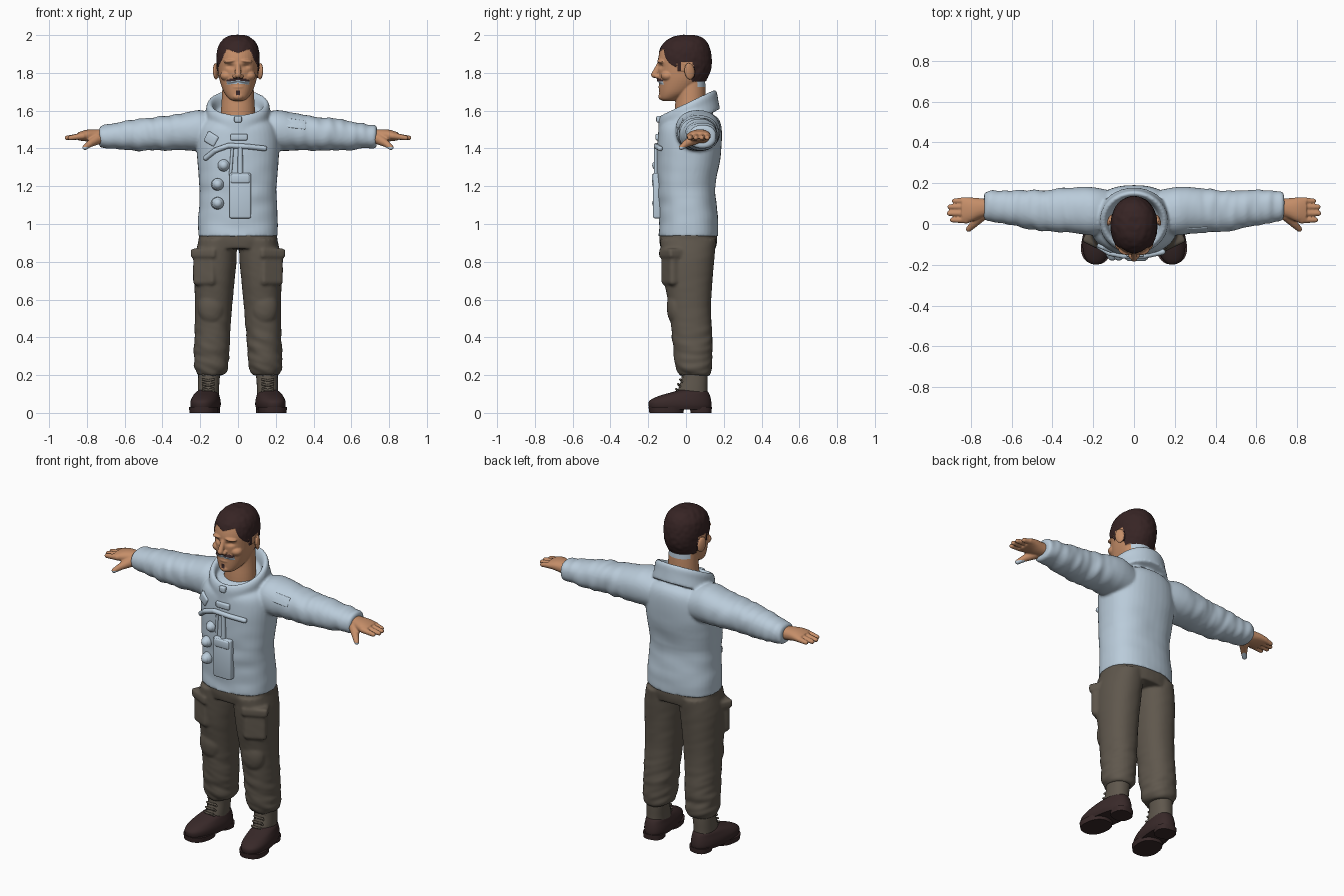
import bpy, bmesh, math
from mathutils import Vector, Matrix, noise

if "Cube" in bpy.data.objects:
    bpy.data.objects.remove(bpy.data.objects["Cube"])


def material(name, r, g, b):
    m = bpy.data.materials.new(name)
    m.use_nodes = True
    m.diffuse_color = (r, g, b, 1)
    bsdf = m.node_tree.nodes["Principled BSDF"]
    bsdf.inputs["Base Color"].default_value = (r, g, b, 1)
    bsdf.inputs["Roughness"].default_value = 0.8
    return m


JACKET = material("pale_blue_cloth", 0.49, 0.6, 0.7)
TROUSER = material("olive_brown_cloth", 0.115, 0.096, 0.074)
SKIN = material("skin", 0.56, 0.27, 0.14)
HAIR = material("dark_hair", 0.038, 0.018, 0.018)
LEATHER = material("dark_leather", 0.04, 0.022, 0.022)


def loft(bm, rings, axis=2, tilt=0, power=0.9, segs=40, steps=4):
    """Closed skin through rings of (position, centre a, centre b, radius a, radius b)."""
    vs = [Vector(r) for r in rings]
    path = []
    for i in range(len(vs) - 1):
        p, q = vs[i], vs[i + 1]
        m = (q - vs[max(i - 1, 0)]) / 2
        n = (vs[min(i + 2, len(vs) - 1)] - p) / 2
        for k in range(steps):
            t = k / steps
            u = 1 - t
            path.append(p * (1 + 2 * t) * u * u + m * t * u * u + q * t * t * (3 - 2 * t) - n * t * t * u)
    path.append(vs[-1])
    soft = lambda c: math.copysign(abs(c) ** power, c)
    loops = []
    for t, ca, cb, ra, rb in path:
        loop = []
        for k in range(segs):
            w = math.tau * k / segs
            b = rb * soft(math.sin(w))
            co = [0, 0, 0]
            co[axis] = t + tilt * b
            co[(axis + 1) % 3] = ca + ra * soft(math.cos(w))
            co[(axis + 2) % 3] = cb + b
            loop.append(bm.verts.new(co))
        loops.append(loop)
    for lo, hi in zip(loops, loops[1:]):
        for k in range(segs):
            j = (k + 1) % segs
            bm.faces.new((lo[k], lo[j], hi[j], hi[k]))
    bm.faces.new(loops[0][::-1])
    bm.faces.new(loops[-1])


def placed(at, size, turn=(0, 0, 0)):
    rot = Matrix.Rotation(turn[2], 4, 'Z') @ Matrix.Rotation(turn[1], 4, 'Y') @ Matrix.Rotation(turn[0], 4, 'X')
    return Matrix.Translation(at) @ rot @ Matrix.Diagonal((*size, 1))


def blob(bm, at, size, turn=(0, 0, 0)):
    bmesh.ops.create_uvsphere(bm, u_segments=24, v_segments=16, radius=1, matrix=placed(at, size, turn))


def box(bm, at, size, turn=(0, 0, 0), bevel=0.01):
    made = bmesh.ops.create_cube(bm, size=1, matrix=placed(at, size, turn))
    edges = list({e for v in made["verts"] for e in v.link_edges})
    bmesh.ops.bevel(bm, geom=edges, offset=bevel, segments=3, profile=0.5, affect='EDGES')


def rod(bm, a, b, r1, r2):
    a, b = Vector(a), Vector(b)
    d = b - a
    mat = Matrix.Translation((a + b) / 2) @ d.to_track_quat('Z', 'Y').to_matrix().to_4x4()
    bmesh.ops.create_cone(bm, cap_ends=True, segments=16, radius1=r1, radius2=r2, depth=d.length, matrix=mat)
    blob(bm, a, (r1,) * 3)
    blob(bm, b, (r2,) * 3)


def mirror(bm):
    copy = bmesh.ops.duplicate(bm, geom=bm.verts[:] + bm.edges[:] + bm.faces[:])["geom"]
    bmesh.ops.scale(bm, vec=(-1, 1, 1), verts=[g for g in copy if isinstance(g, bmesh.types.BMVert)])
    bmesh.ops.reverse_faces(bm, faces=[g for g in copy if isinstance(g, bmesh.types.BMFace)])


def finish(bm, name, mats, voxel=0, smooth=4, push=None, paint=None):
    """Make the object; optionally fuse its pieces, push the surface and paint by rule."""
    if not voxel:
        bmesh.ops.recalc_face_normals(bm, faces=bm.faces)
    me = bpy.data.meshes.new(name)
    bm.to_mesh(me)
    bm.free()
    ob = bpy.data.objects.new(name, me)
    bpy.context.collection.objects.link(ob)
    if voxel:
        mod = ob.modifiers.new("fuse", 'REMESH')
        mod.mode, mod.voxel_size = 'VOXEL', voxel
        mod = ob.modifiers.new("soften", 'SMOOTH')
        mod.factor, mod.iterations = 0.5, smooth
        graph = bpy.context.evaluated_depsgraph_get()
        me = bpy.data.meshes.new_from_object(ob.evaluated_get(graph))
        ob.modifiers.clear()
        ob.data = me
    if push:
        moved = [v.co + push(v.co, v.normal) for v in me.vertices]
        for v, co in zip(me.vertices, moved):
            v.co = co
    me.materials.clear()
    for m in mats:
        me.materials.append(m)
    for p in me.polygons:
        p.use_smooth = True
        p.material_index = paint(p.center) if paint else 0
    if not voxel:
        me.set_sharp_from_angle(angle=math.radians(40))
    me.update()
    return ob


# Jacket: trunk, sleeves and slanted open collar
bm = bmesh.new()
loft(bm, [(1.2, .065, 1.49, .11, .1)] and
     [(.1, .06, 1.48, .1, .09), (.2, .062, 1.495, .118, .108), (.3, .068, 1.487, .112, .098),
      (.45, .065, 1.477, .1, .088), (.55, .075, 1.472, .092, .082), (.65, .085, 1.466, .08, .068),
      (.72, .088, 1.462, .072, .06), (.735, .088, 1.462, .06, .05)], axis=0)
mirror(bm)
loft(bm, [(.935, 0, .012, .213, .158), (1, 0, .014, .212, .156), (1.1, 0, .008, .206, .154),
          (1.2, 0, .002, .205, .154), (1.35, 0, .014, .216, .168), (1.45, 0, .02, .218, .17),
          (1.52, 0, .025, .2, .162), (1.56, 0, .04, .16, .13), (1.58, 0, .05, .1, .09)], power=.85)
loft(bm, [(1.53, 0, .015, .185, .165), (1.585, 0, .012, .17, .158), (1.625, 0, .01, .167, .153),
          (1.645, 0, .01, .15, .138), (1.625, 0, .01, .132, .122), (1.575, 0, .01, .125, .115)], tilt=.48, power=1)


def jacket_folds(co, n):
    out = min(max((abs(co.x) - .2) * 6, 0), 1)
    sleeve = noise.noise(Vector((co.x * 22, co.y * 7, co.z * 9 + co.x * 8)))
    trunk = noise.noise(Vector((co.x * 7, co.y * 7, co.z * 14)))
    low = min(max((1.45 - co.z) * 4, 0), 1) * (1 - out)
    return n * (.007 * out * sleeve + .004 * low * trunk)


finish(bm, "jacket", [JACKET], .008, 5, jacket_folds)

# Chest equipment
bm = bmesh.new()
box(bm, (.012, -.152, 1.15), (.115, .045, .24))
box(bm, (.012, -.166, 1.24), (.1, .03, .05))
finish(bm, "chest_pack", [JACKET])
bm = bmesh.new()
for x, z in ((-.075, 1.31), (-.107, 1.21), (-.107, 1.11)):
    rod(bm, (x, -.11, z), (x, -.142, z), .036, .032)
    blob(bm, (x, -.157, z), (.024, .022, .024))
finish(bm, "chest_valves", [JACKET])
bm = bmesh.new()
hose = [(-.17, -.11, 1.35), (-.12, -.142, 1.39), (-.05, -.156, 1.415), (.05, -.156, 1.41), (.14, -.137, 1.4)]
for a, b in zip(hose, hose[1:]):
    rod(bm, a, b, .014, .014)
rod(bm, (.012, -.155, 1.25), (.012, -.157, 1.41), .016, .012)
rod(bm, (-.04, -.15, 1.26), (-.03, -.155, 1.4), .008, .008)
finish(bm, "chest_hoses", [JACKET])
bm = bmesh.new()
box(bm, (.005, -.146, 1.46), (.09, .03, .035), bevel=.008)
box(bm, (0, -.145, 1.555), (.04, .025, .035), bevel=.008)
box(bm, (-.14, -.115, 1.45), (.07, .03, .06), (0, .5, -.4), .01)
box(bm, (.295, -.028, 1.53), (.13, .016, .055), (-.5, .12, .05), .006)
finish(bm, "chest_clasps_and_sleeve_pocket", [JACKET])

# Trousers: hips, legs, knee pads and thigh pockets
bm = bmesh.new()
loft(bm, [(.2, .147, .045, .07, .078), (.23, .143, .043, .088, .092), (.3, .14, .038, .092, .1),
          (.4, .137, .032, .093, .106), (.55, .13, .022, .098, .11), (.7, .124, .012, .106, .128),
          (.82, .117, .01, .11, .14), (.92, .108, .012, .1, .148)])
blob(bm, (.14, -.05, .56), (.072, .052, .1))
box(bm, (.168, -.07, .77), (.13, .085, .19), (0, 0, .45), .02)
box(bm, (.17, -.076, .845), (.145, .09, .05), (0, 0, .45), .012)
mirror(bm)
loft(bm, [(.87, 0, .012, .2, .145), (.91, 0, .012, .208, .153), (.955, 0, .012, .207, .152)], power=.85)


def trouser_folds(co, n):
    low = min(max((.55 - co.z) * 4, .12), 1)
    return n * .009 * low * noise.noise(Vector((co.x * 9, co.y * 9, co.z * 26 + co.x * 10)))


finish(bm, "trousers", [TROUSER], .008, 3, trouser_folds)

# Laced boot tops
bm = bmesh.new()
loft(bm, [(.06, .158, .03, .056, .085), (.12, .157, .035, .056, .078), (.18, .154, .045, .057, .07),
          (.24, .15, .045, .06, .07)])
for k in range(4):
    z, y = .115 + k * .025, -.052 + k * .011
    rod(bm, (.13, y + .01, z), (.185, y, z + .012), .006, .006)
    rod(bm, (.185, y + .01, z), (.13, y, z + .012), .006, .006)
mirror(bm)
finish(bm, "boot_tops", [TROUSER])

# Shoes with separate sole and heel, toes turned out
bm = bmesh.new()
loft(bm, [(.018, 0, -.03, .068, .162), (.04, 0, -.032, .075, .168), (.065, 0, -.03, .074, .164),
          (.09, 0, -.008, .066, .136), (.108, 0, .02, .058, .1), (.12, 0, .035, .045, .075)], power=.85)
loft(bm, [(0, 0, -.105, .072, .09), (.03, 0, -.105, .076, .094)], power=.85)
loft(bm, [(0, 0, .08, .058, .055), (.03, 0, .08, .06, .057)], power=.8)
bmesh.ops.rotate(bm, cent=(0, 0, 0), matrix=Matrix.Rotation(.15, 3, 'Z'), verts=bm.verts)
bmesh.ops.translate(bm, vec=(.167, 0, 0), verts=bm.verts)
mirror(bm)
finish(bm, "shoes", [LEATHER])

# Hands
bm = bmesh.new()
loft(bm, [(.69, .085, 1.463, .042, .036), (.75, .078, 1.465, .048, .036), (.8, .07, 1.468, .06, .031),
          (.845, .068, 1.464, .064, .022)], axis=0)
for y, tip in ((.02, .89), (.052, .905), (.084, .902), (.113, .88)):
    rod(bm, (.82, y, 1.466), (tip, y, 1.456), .018, .0125)
rod(bm, (.745, .045, 1.45), (.785, 0, 1.425), .03, .019)
rod(bm, (.785, 0, 1.425), (.81, -.025, 1.405), .019, .014)
mirror(bm)
finish(bm, "hands", [SKIN, JACKET], .005, 2, paint=lambda c: int(c.z < 1.408 and c.y < .01))

# Head: skull, neck, nose, cheeks, brows, ears and moustache
bm = bmesh.new()
for x in (-1, 1):
    blob(bm, (x * .118, .018, 1.808), (.012, .028, .045), (.15, 0, x * .35))
    blob(bm, (x * .058, -.098, 1.785), (.036, .035, .028))
    blob(bm, (x * .042, -.13, 1.862), (.036, .022, .011), (0, x * .1, x * .25))
    blob(bm, (x * .016, -.152, 1.782), (.013, .016, .012))
    blob(bm, (x * .027, -.131, 1.757), (.036, .02, .012), (0, x * .2, x * .4))
loft(bm, [(1.5, 0, .025, .095, .088), (1.6, 0, .022, .09, .082), (1.68, 0, .025, .085, .08),
          (1.78, 0, .02, .08, .08)], power=1)
loft(bm, [(1.652, 0, -.09, .028, .035), (1.665, 0, -.083, .05, .055), (1.7, 0, -.052, .076, .09),
          (1.76, 0, -.022, .097, .122), (1.82, 0, -.01, .106, .138), (1.88, 0, -.008, .11, .139),
          (1.94, 0, -.004, .1, .122), (1.98, 0, .002, .068, .085), (1.996, 0, .004, .03, .035)], power=.95)
rod(bm, (0, -.14, 1.85), (0, -.168, 1.79), .012, .017)
blob(bm, (0, -.125, 1.675), (.03, .022, .02))
blob(bm, (0, -.132, 1.725), (.032, .014, .01))


def is_hair(c):
    x = abs(c.x)
    if x > .109 and c.z < 1.858 and -.025 < c.y < .05:
        return False
    if c.y < -.05:
        return c.z > 1.905 + .35 * min(x, .06) - 2.2 * max(x - .06, 0)
    return c.z > 1.755 and (c.z > 1.85 or c.y > .03 or (c.z > 1.81 and c.y > -.045))


def head_shape(co, n):
    move = Vector((0, 0, 0))
    if is_hair(co):
        move += n * (.005 + .002 * noise.noise(co * 40))
    if co.y < -.08:
        d = ((abs(co.x) - .042) / .02) ** 2 + ((co.z - 1.835) / .011) ** 2
        move.y += .013 * math.exp(-d)
    return move


def head_paint(c):
    x = abs(c.x)
    if is_hair(c):
        return 1
    if c.y > .06 and 1.725 < c.z <= 1.757:
        return 2
    if c.y < -.09 and x < .06:
        rise = c.z + .15 * x
        if 1.745 < rise < 1.762:
            return 2
        if 1.762 <= rise < 1.775 and c.y > -.165:
            return 1
        if x < .01 and 1.68 < c.z < 1.705:
            return 1
    return 0


finish(bm, "head", [SKIN, HAIR, JACKET], .004, 3, head_shape, head_paint)
